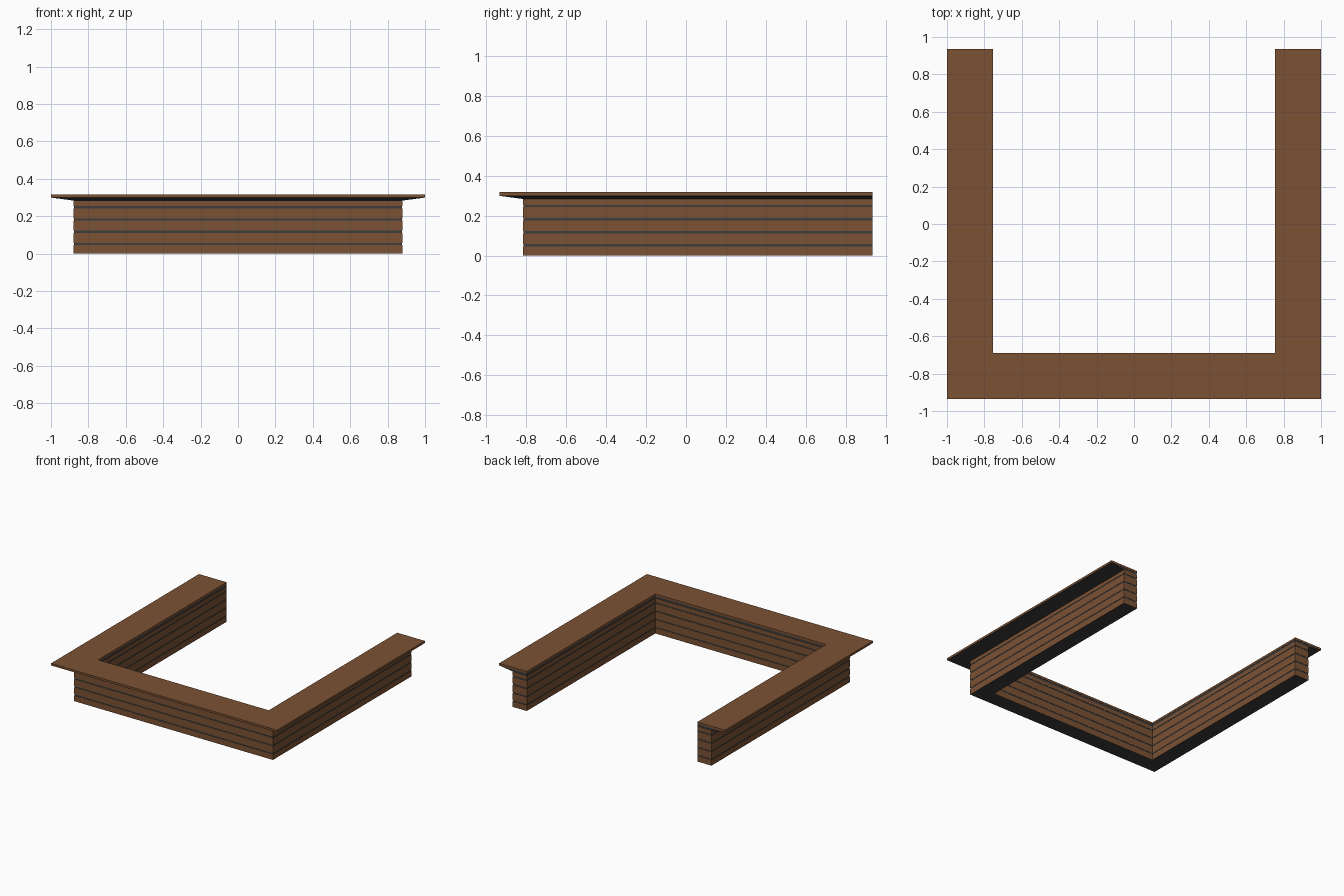
import bpy, bmesh

if "Cube" in bpy.data.objects:
    bpy.data.objects.remove(bpy.data.objects["Cube"])

HX, HY = 1.0, 0.935          # half size of the outer footprint


def material(name, rgb):
    m = bpy.data.materials.new(name)
    m.diffuse_color = (*rgb, 1)
    m.use_nodes = True
    m.node_tree.nodes["Principled BSDF"].inputs["Base Color"].default_value = m.diffuse_color
    return m


def u_sweep(name, profiles, mat, end=HY):
    """Sweep closed (inset, z) profiles round the mitred U-shaped path."""
    bm = bmesh.new()
    for prof in profiles:
        rings = [[], [], [], []]
        for d, z in prof:
            x, y = HX - d, d - HY
            for ring, co in zip(rings, ((-x, end, z), (-x, y, z), (x, y, z), (x, end, z))):
                ring.append(bm.verts.new(co))
        n = len(prof)
        for a, b in zip(rings, rings[1:]):
            for i in range(n):
                j = (i + 1) % n
                bm.faces.new((a[i], a[j], b[j], b[i]))
        bm.faces.new(rings[0])
        bm.faces.new(rings[-1][::-1])
    bmesh.ops.recalc_face_normals(bm, faces=bm.faces)
    me = bpy.data.meshes.new(name)
    bm.to_mesh(me)
    bm.free()
    me.materials.append(mat)
    ob = bpy.data.objects.new(name, me)
    bpy.context.collection.objects.link(ob)
    return ob


def rect(d0, d1, z0, z1):
    return [(d0, z0), (d1, z0), (d1, z1), (d0, z1)]


wood = material("wood", (0.20, 0.085, 0.034))
dark = material("dark_core", (0.045, 0.045, 0.045))

# Dark core, visible in the gaps, below, and as the sloped underside of the ledge
u_sweep("counter_core",
        [[(0.122, 0), (0.243, 0), (0.243, 0.31), (0.002, 0.31), (0.002, 0.299), (0.122, 0.283)]],
        dark, HY - 0.002)

# Horizontal boards cladding every side of the wall
levels = [(0.001, 0.046), (0.057, 0.111), (0.122, 0.176), (0.188, 0.242), (0.253, 0.282)]
u_sweep("wall_boards", [rect(0.12, 0.245, a, b) for a, b in levels], wood)

# Overhanging counter top
u_sweep("counter_top", [rect(0, 0.245, 0.30, 0.317)], wood)
